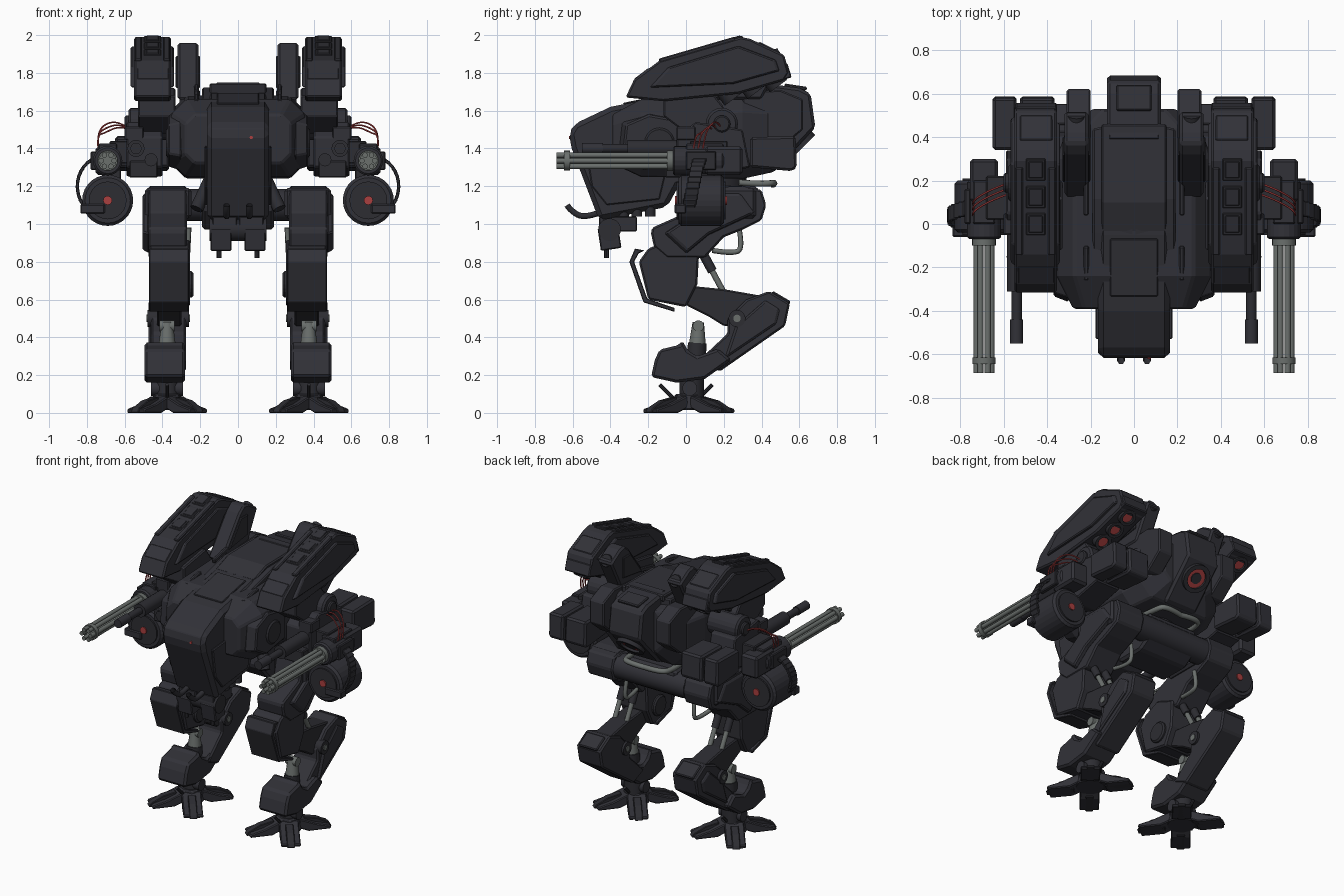
import bpy, bmesh, math
from mathutils import Matrix, Vector

cube = bpy.data.objects.get("Cube")
if cube:
    bpy.data.objects.remove(cube)


def material(name, rgb):
    m = bpy.data.materials.new(name)
    m.use_nodes = True
    m.diffuse_color = (*rgb, 1)
    m.node_tree.nodes["Principled BSDF"].inputs["Base Color"].default_value = (*rgb, 1)
    return m


ARMOUR = material("charcoal armour", (0.031, 0.031, 0.039))
JOINT = material("dark joint", (0.026, 0.026, 0.032))
STEEL = material("dull steel", (0.145, 0.16, 0.152))
RED = material("red", (0.40, 0.05, 0.05))


def finish(name, bm, mat, bevel=0, mirror=True, smooth=False):
    bmesh.ops.recalc_face_normals(bm, faces=bm.faces)
    me = bpy.data.meshes.new(name)
    bm.to_mesh(me)
    bm.free()
    me.materials.append(mat)
    ob = bpy.data.objects.new(name, me)
    bpy.context.collection.objects.link(ob)
    if smooth:
        bpy.ops.object.select_all(action='DESELECT')
        ob.select_set(True)
        bpy.context.view_layer.objects.active = ob
        bpy.ops.object.shade_smooth_by_angle(angle=0.7)
    if bevel:
        b = ob.modifiers.new("Bevel", 'BEVEL')
        b.width, b.segments, b.limit_method = bevel, 1, 'ANGLE'
    if mirror:
        ob.modifiers.new("Mirror", 'MIRROR')
    return ob


def bridge(bm, rings, caps=True):
    for a, b in zip(rings, rings[1:]):
        for i in range(len(a)):
            j = (i + 1) % len(a)
            bm.faces.new((a[i], a[j], b[j], b[i]))
    if caps:
        bm.faces.new(rings[0])
        bm.faces.new(rings[-1][::-1])


def slab(name, pts, x0, x1, mat=ARMOUR, bevel=0.008, mirror=True, taper=1, matrix=None):
    """Side profile (y, z) extruded from x0 to x1; the x1 side may taper."""
    bm = bmesh.new()
    c = sum((Vector(p) for p in pts), Vector((0, 0))) / len(pts)
    outer = [c + (Vector(p) - c) * taper for p in pts]
    bridge(bm, [[bm.verts.new((x, *p)) for p in ring] for x, ring in ((x0, pts), (x1, outer))])
    if matrix:
        bm.transform(matrix)
    return finish(name, bm, mat, bevel, mirror)


def loft(name, sections, mat=ARMOUR, bevel=0.01):
    """Octagonal sections (y, half width, bottom, top, chamfer) joined along y."""
    bm = bmesh.new()
    rings = []
    for y, w, lo, hi, c in sections:
        half = [(w - c, lo), (w, lo + c), (w, hi - c), (w - c, hi)]
        ring = half + [(-x, z) for x, z in reversed(half)]
        rings.append([bm.verts.new((x, y, z)) for x, z in ring])
    bridge(bm, rings)
    return finish(name, bm, mat, bevel, False)


def box(name, at, size, mat=ARMOUR, tilt=0, bevel=0.006, mirror=True, axis='X'):
    bm = bmesh.new()
    bmesh.ops.create_cube(bm, size=1, matrix=Matrix.Translation(at) @ Matrix.Rotation(tilt, 4, axis)
                          @ Matrix.Diagonal((*size, 1)))
    return finish(name, bm, mat, bevel, mirror)


def along(p0, p1):
    p0, p1 = Vector(p0), Vector(p1)
    turn = (p1 - p0).to_track_quat('Z', 'Y').to_matrix().to_4x4()
    return Matrix.Translation((p0 + p1) / 2) @ turn, (p1 - p0).length


def cyl(name, p0, p1, r, mat=ARMOUR, r2=None, seg=20, mirror=True, bevel=0):
    matrix, depth = along(p0, p1)
    bm = bmesh.new()
    bmesh.ops.create_cone(bm, cap_ends=True, segments=seg, radius1=r, radius2=r if r2 is None else r2,
                          depth=depth, matrix=matrix)
    return finish(name, bm, mat, bevel, mirror, smooth=not bevel)


def collar(name, p0, p1, r, inner, mat=JOINT, seg=20, mirror=True):
    """Open ring from p0 to p1."""
    matrix, depth = along(p0, p1)
    bm = bmesh.new()
    corners = [(inner, -.5), (r, -.5), (r, .5), (inner, .5)]
    rings = [[bm.verts.new((q * math.cos(a), q * math.sin(a), h * depth)) for q, h in corners]
             for a in (math.tau * i / seg for i in range(seg))]
    bridge(bm, rings + rings[:1], caps=False)
    bm.transform(matrix)
    return finish(name, bm, mat, 0, mirror, smooth=True)


def cable(name, pts, r, mat=STEEL):
    for side, sx in (("left", 1), ("right", -1)):
        cu = bpy.data.curves.new(name, 'CURVE')
        cu.dimensions, cu.bevel_depth, cu.bevel_resolution = '3D', r, 1
        sp = cu.splines.new('NURBS')
        sp.points.add(len(pts) - 1)
        for p, (x, y, z) in zip(sp.points, pts):
            p.co = (x * sx, y, z, 1)
        sp.use_endpoint_u, sp.order_u, sp.resolution_u = True, 3, 6
        cu.materials.append(mat)
        bpy.context.collection.objects.link(bpy.data.objects.new(f"{side}_{name}", cu))


# Hull: wide body, central nose, roof and rear engine block
loft("hull_body", [(-.39, .28, 1.32, 1.58, .05), (-.24, .355, 1.25, 1.66, .08), (.3, .355, 1.24, 1.68, .08),
                   (.44, .31, 1.27, 1.68, .09), (.53, .19, 1.38, 1.66, .05)])
slab("nose", [(-.62, 1.48), (-.59, 1.53), (-.4, 1.62), (-.05, 1.69), (.3, 1.72), (.3, 1.25), (-.04, 1.2),
              (-.1, 1.09), (-.46, 1.02), (-.605, 1.4)], -.165, .165, bevel=.025, mirror=False)
slab("canopy_frame", [(-.38, 1.6), (-.05, 1.69), (.12, 1.73), (.48, 1.73), (.48, 1.6), (-.3, 1.5)],
     0, .19, taper=.9)
slab("roof_lid", [(-.04, 1.69), (.1, 1.74), (.46, 1.745), (.46, 1.7)], -.15, .15, mirror=False)
slab("engine_block", [(.38, 1.75), (.6, 1.72), (.66, 1.69), (.685, 1.51), (.61, 1.43), (.46, 1.27), (.38, 1.27)],
     -.125, .125, bevel=.015, mirror=False)
box("engine_hatch", (0, .58, 1.725), (.16, .12, .02), tilt=-.15, mirror=False)
collar("engine_rim", (0, .585, 1.435), (0, .617, 1.403), .095, .066, mirror=False)
cyl("engine_glow", (0, .58, 1.44), (0, .606, 1.414), .068, RED, mirror=False)
cyl("engine_core", (0, .58, 1.44), (0, .611, 1.409), .036, JOINT, mirror=False)
slab("cheek_plate", [(-.36, 1.36), (-.34, 1.54), (-.2, 1.6), (.02, 1.56), (.02, 1.32), (-.22, 1.28)],
     .3, .37, taper=.85)
cyl("cheek_disc", (.35, -.14, 1.43), (.38, -.14, 1.43), .08, JOINT, bevel=.01)
slab("rear_shoulder", [(.3, 1.7), (.5, 1.71), (.62, 1.66), (.62, 1.5), (.5, 1.4), (.3, 1.4)], .2, .31)
slab("nose_side_panel", [(-.5, 1.2), (-.53, 1.4), (-.3, 1.42), (-.1, 1.3), (-.14, 1.13), (-.42, 1.1)],
     .16, .178, bevel=.006)
box("canopy_panel", (0, -.2, 1.662), (.22, .27, .012), tilt=.2, mirror=False, bevel=.004)
cyl("nose_lamp", (.07, -.6, 1.458), (.07, -.62, 1.458), .009, RED, seg=8, mirror=False)
for y, z in ((-.28, 1.655), (.02, 1.71)):
    box("roof_rail", (.22, y + .1, z), (.025, .16, .03), tilt=.2)

# Chin sensors and guns
box("chin_block", (.07, -.36, 1.0), (.13, .2, .08))
cyl("chin_turret", (-.15, -.405, .97), (.15, -.405, .97), .06, JOINT, mirror=False)
box("chin_camera", (.09, -.405, .925), (.11, .11, .12), tilt=.15)
cyl("chin_probe", (.1, -.42, .82), (.1, -.42, .89), .013, JOINT, seg=8)
cable("chin_hook", [(.06, -.63, 1.1), (.06, -.61, 1.07), (.06, -.54, 1.03), (.06, -.46, 1.06)], .018, JOINT)
for y in (-.33, -.26, -.19):
    cyl("belly_canister", (.13, y, 1.04), (.13, y, 1.13), .028, JOINT, seg=12)

# Pelvis
cyl("waist", (0, .15, 1.1), (0, .15, 1.3), .17, JOINT, mirror=False)
slab("pelvis_block", [(-.02, 1.08), (.02, 1.2), (.38, 1.2), (.4, 1.05), (.28, .97), (.08, .97)],
     -.19, .19, bevel=.015, mirror=False)
cyl("hip_axle", (-.27, .33, 1.1), (.27, .33, 1.1), .085, ARMOUR, mirror=False)
cyl("hip_bracket", (.14, .05, 1.25), (.22, -.02, 1.08), .035, JOINT, seg=10)
cable("pelvis_pipe", [(0, .46, 1.21), (.14, .48, 1.22), (.17, .4, 1.21), (.17, .28, 1.22)], .018)
cable("hip_pipe", [(.26, .28, .98), (.265, .3, .88), (.265, .26, .84), (.28, .14, .86)], .014)

# Missile pods with hatches, side panels and underslung nozzles
POD = [(-.32, 1.67), (-.275, 1.765), (-.14, 1.865), (.29, 1.99), (.34, 1.98), (.52, 1.895), (.545, 1.8),
       (.52, 1.76), (.28, 1.69), (-.12, 1.65)]
slab("missile_pod", POD, .355, .55, bevel=.01)
slab("pod_outer_panel", [(-.2, 1.72), (-.1, 1.83), (.28, 1.945), (.48, 1.87), (.5, 1.81), (.25, 1.74)],
     .54, .568, taper=.95, bevel=.006)
slab("pod_inner_panel", [(-.2, 1.72), (-.1, 1.83), (.28, 1.945), (.48, 1.87), (.25, 1.74)],
     .36, .34, taper=.95, bevel=.006)
for x in (.378, .528):
    box("pod_rail", (x, .06, 1.921), (.035, .42, .026), tilt=.283)
for i in range(3):
    y = .125 * i
    z = 1.904 + y * .291
    box("pod_hatch", (.452, y, z), (.09, .105, .012), JOINT, tilt=.283, bevel=.004)
    box("pod_hatch_lid", (.452, y, z + .005), (.065, .08, .012), tilt=.283, bevel=.003)
box("pod_front_cap", (.45, -.23, 1.79), (.17, .1, .02), tilt=.65)
box("pod_rear_cap", (.45, .44, 1.928), (.15, .13, .02), tilt=-.46)
box("pod_tail_box", (.45, .5, 1.8), (.19, .1, .08), tilt=.3)
for i in range(3):
    y, z = .21 + .12 * i, 1.71 + .035 * i
    collar("pod_nozzle", (.46, y - .02, z + .03), (.46, y + .04, z - .05), .056, .036, seg=16)
    cyl("pod_nozzle_glow", (.46, y - .02, z + .03), (.46, y + .031, z - .038), .038, RED, seg=16)
slab("pod_mount", [(-.12, 1.68), (.12, 1.72), (.2, 1.62), (.2, 1.48), (.0, 1.48), (-.12, 1.57)], .33, .53)

# Exhaust stacks
slab("stack", [(.12, 1.66), (.32, 1.92), (.37, 1.96), (.42, 1.95), (.52, 1.89), (.4, 1.66)], .21, .32,
     bevel=.012)
slab("stack_inset", [(.19, 1.72), (.32, 1.89), (.4, 1.89), (.4, 1.75)], .2, .33, JOINT, bevel=.005)
cyl("stack_cap", (.265, .42, 1.86), (.265, .5, 1.895), .04, JOINT)

# Arms: shoulder, counterweights and small gun
cyl("shoulder_axle", (.34, .19, 1.53), (.58, .19, 1.53), .085, ARMOUR, bevel=.012)
cyl("shoulder_cap", (.57, .19, 1.53), (.6, .19, 1.53), .045, JOINT, bevel=.008)
slab("shoulder_block", [(-.05, 1.3), (-.05, 1.46), (.05, 1.54), (.3, 1.5), (.34, 1.3), (.1, 1.25)], .4, .59)
box("arm_link", (.61, .12, 1.38), (.14, .2, .12), JOINT)
box("shoulder_greeble", (.55, .0, 1.48), (.1, .1, .07))
box("shoulder_underbox", (.5, -.06, 1.29), (.15, .1, .09), JOINT)
for x, w in ((.445, .16), (.595, .11)):
    slab("counterweight", [(.34, 1.46), (.58, 1.465), (.587, 1.3), (.56, 1.28), (.34, 1.3)],
         x - w / 2, x + w / 2, bevel=.012)
box("counterweight_plate", (.53, .465, 1.37), (.2, .18, .13), JOINT)
cyl("small_gun_body", (.54, -.31, 1.4), (.54, .0, 1.4), .045, JOINT)
cyl("small_gun_barrel", (.54, -.55, 1.4), (.54, -.3, 1.4), .024, JOINT, seg=12)
cyl("small_gun_muzzle", (.54, -.55, 1.4), (.54, -.44, 1.4), .03, ARMOUR, seg=12)
cyl("launch_tube", (.46, -.2, 1.34), (.46, .0, 1.34), .035, JOINT, seg=12)

# Rotary guns
GX, GZ = .69, 1.335
for i in range(6):
    a = math.tau * i / 6
    x, z = GX + .034 * math.cos(a), GZ + .034 * math.sin(a)
    cyl("gun_barrel", (x, -.685, z), (x, -.05, z), .0145, STEEL, seg=10)
collar("muzzle_band", (GX, -.645, GZ), (GX, -.615, GZ), .053, .044, STEEL)
cyl("barrel_base", (GX, -.1, GZ), (GX, -.06, GZ), .055, STEEL)
cyl("gun_housing", (GX, -.07, GZ), (GX, .2, GZ), .078, ARMOUR, bevel=.01)
box("gun_breech", (GX, .2, GZ), (.13, .2, .15), bevel=.015)
box("gun_top_cover", (GX, .1, GZ + .065), (.1, .2, .05))
box("gun_outer_cover", (.765, .08, GZ), (.03, .16, .1), JOINT)

# Ammunition drums and feed belts
cyl("ammo_drum", (.69, -.04, 1.125), (.69, .2, 1.125), .135, seg=28, bevel=.015)
cyl("drum_face", (.69, -.05, 1.125), (.69, .21, 1.125), .1, JOINT, seg=24)
cyl("drum_hub", (.69, -.058, 1.125), (.69, .218, 1.125), .024, RED, seg=12)
box("drum_bracket", (.67, .08, 1.25), (.1, .14, .08), JOINT)
for i in range(15):
    a = 1.35 - i * .19
    box("belt_link", (.715 + .135 * math.cos(a), .08 - .006 * i, 1.2 + .155 * math.sin(a)), (.018, .07, .032),
        JOINT, tilt=-a, bevel=.003, axis='Y')
box("belt_shoe", (.77, -.03, 1.08), (.13, .06, .05))
for d in (0, .025, .05):
    cable("power_cable", [(.57, .19 - d, 1.5), (.63, .17 - d, 1.545 - d / 2), (.71, .13 - d, 1.53 - d),
                          (.745, .1 - d, 1.47), (.74, .09 - d, 1.4)], .0045, RED)

# Legs
slab("thigh", [(-.185, .95), (-.18, .98), (.0, 1.06), (.03, 1.19), (.3, 1.2), (.4, 1.18), (.425, 1.1), (.4, 1.02),
               (.3, .97), (.2, .93), (.1, .82), (-.1, .82), (-.17, .88)], .27, .475, bevel=.01)
slab("thigh_outer_plate", [(-.12, .95), (.05, 1.06), (.08, 1.17), (.3, 1.17), (.38, 1.06), (.12, .94), (.0, .84)],
     .47, .505, taper=.9)
box("hip_box", (.37, .2, 1.11), (.245, .34, .16), bevel=.015)
slab("knee_block", [(-.25, .8), (-.2, .87), (-.08, .92), (.07, .86), (.06, .68), (.0, .56), (-.2, .6)],
     .255, .47, bevel=.01)
cyl("knee_disc", (.235, -.06, .68), (.3, -.06, .68), .07, JOINT, bevel=.01)
slab("knee_shield", [(-.22, .86), (-.27, .87), (-.3, .8), (-.225, .585), (-.06, .535), (-.06, .555),
                     (-.205, .605), (-.275, .8), (-.25, .845)], .26, .47, bevel=.004)
slab("shin_link", [(0, .66), (.05, .67), (.2, .655), (.4, .62), (.34, .46), (.2, .46), (.12, .51), (.0, .57)],
     .3, .43, JOINT)
slab("calf", [(.44, .645), (.55, .58), (.525, .46), (.18, .22), (.06, .27), (.22, .42), (.22, .5), (.32, .6)],
     .275, .46, bevel=.01)
slab("calf_outer_plate", [(.42, .6), (.5, .55), (.48, .47), (.2, .28), (.26, .46)], .455, .475, taper=.93)
box("calf_rear_plate", (.37, .5, .605), (.14, .11, .03), tilt=-.53)
cyl("calf_pivot", (.26, .27, .5), (.48, .27, .5), .045, JOINT, seg=16)
cyl("calf_pivot_pin", (.255, .27, .5), (.485, .27, .5), .02, STEEL, seg=16)
for x in (.32, .41):
    cyl("thigh_piston", (x, .08, .86), (x, .22, .6), .016, STEEL, seg=10)
    cyl("piston_sleeve", (x, .07, .88), (x, .14, .75), .025, JOINT, seg=10)
cyl("ankle_strut", (.375, .065, .48), (.375, .06, .36), .03, STEEL, .045, seg=12)
cyl("ankle_socket", (.375, .06, .37), (.375, .05, .22), .05, JOINT, seg=12)
cyl("ankle_cap", (.335, .065, .46), (.415, .065, .46), .03, STEEL, seg=12)
slab("shin_guard", [(-.02, .385), (-.035, .36), (-.14, .335), (-.165, .28), (-.185, .19), (-.05, .16), (.1, .18),
                    (.24, .28), (.17, .34), (.06, .3), (.01, .33)], .28, .495, bevel=.02)

# Feet
cyl("ankle_post", (.375, .03, .06), (.375, .03, .22), .065, JOINT, seg=14)
cyl("ankle_axle", (.29, .02, .13), (.46, .02, .13), .04, ARMOUR, seg=14)
cyl("foot_hub", (.375, .015, .015), (.375, .015, .1), .1, ARMOUR, .075, seg=8, bevel=.008)
for angle in (39, 141, 219, 321):
    turn = Matrix.Translation((.375, .015, 0)) @ Matrix.Rotation(math.radians(angle), 4, 'Z')
    slab("toe", [(-.265, 0), (-.265, .02), (-.17, .045), (-.06, .09), (-.05, .03), (-.12, 0)],
         -.062, .062, bevel=.006, matrix=turn)
    slab("toe_claw", [(-.28, 0), (-.265, .025), (-.19, .065), (-.1, .085), (-.1, 0)],
         -.025, .025, JOINT, bevel=.004, matrix=turn)
for y in (-1, 1):
    cyl("foot_damper", (.375, y * .06, .07), (.375, y * .14, .15), .01, JOINT, seg=8)
